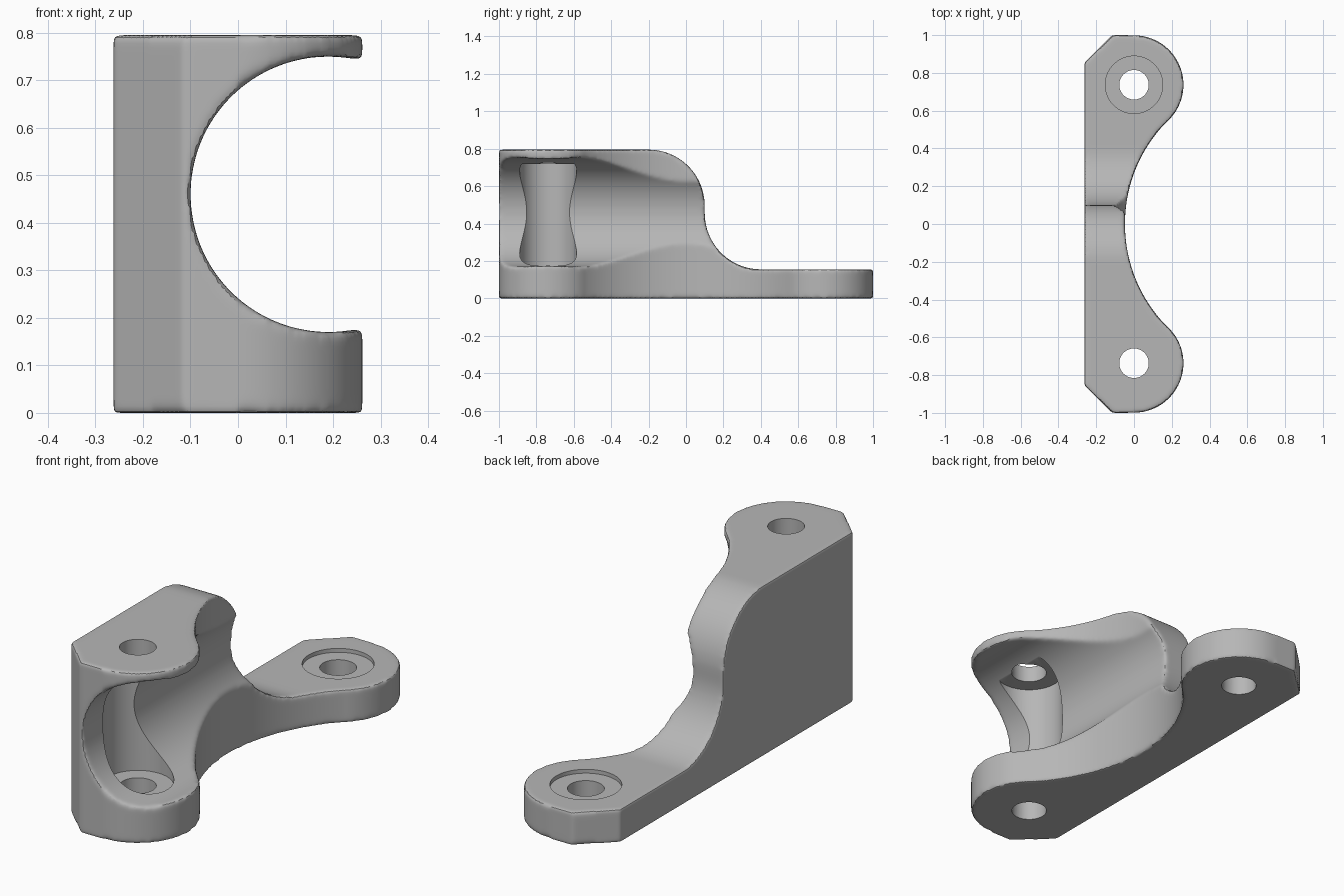
import bpy
import bmesh
from math import sin, cos, radians, atan2, degrees, pi
from mathutils import Vector

cube = bpy.data.objects.get("Cube")
if cube:
    bpy.data.objects.remove(cube, do_unlink=True)

TOP, TAB = 0.795, 0.155        # heights of the tall block and the low tab
HALF_W, HOLE_Y = 0.262, 0.737  # half width (also lobe radius), screw hole position
WAIST_X, WAIST_R = 0.725, 0.773

grey = bpy.data.materials.new("light_grey")
grey.use_nodes = True
grey.diffuse_color = (0.47, 0.47, 0.47, 1)
grey.node_tree.nodes["Principled BSDF"].inputs["Base Color"].default_value = grey.diffuse_color


def arc(cx, cy, r, start, end, steps):
    """Points along an arc, angles in degrees."""
    angles = [radians(start + (end - start) * i / steps) for i in range(steps + 1)]
    return [(cx + r * cos(a), cy + r * sin(a)) for a in angles]


def prism(name, points, place, depth):
    """Extrude a flat profile; place maps profile points into space."""
    bm = bmesh.new()
    face = bm.faces.new([bm.verts.new(place(u, v)) for u, v in points])
    side = bmesh.ops.extrude_face_region(bm, geom=[face])
    moved = [g for g in side["geom"] if isinstance(g, bmesh.types.BMVert)]
    bmesh.ops.translate(bm, verts=moved, vec=Vector(depth))
    bmesh.ops.recalc_face_normals(bm, faces=bm.faces)
    mesh = bpy.data.meshes.new(name)
    bm.to_mesh(mesh)
    bm.free()
    mesh.materials.append(grey)
    obj = bpy.data.objects.new(name, mesh)
    bpy.context.collection.objects.link(obj)
    return obj


def bore(name, y, r, low, high):
    """Vertical round cutter."""
    ring = arc(0, y, r, 0, 360, 64)[:-1]
    return prism(name, ring, lambda u, v: (u, v, low), (0, 0, high - low))


cutters = []


def combine(body, cutter, operation):
    cutter.hide_render = True
    cutters.append(cutter)
    mod = body.modifiers.new(cutter.name, "BOOLEAN")
    mod.operation = operation
    mod.solver = "EXACT"
    mod.object = cutter


# Plan outline: chamfered back corners, round lobes and a hollow waist
tangent = degrees(atan2(HOLE_Y, WAIST_X))
front_half = [(-HALF_W, -0.855), (-0.115, -1.0)]
front_half += arc(0, -HOLE_Y, HALF_W, -90, tangent, 36)
waist = arc(WAIST_X, 0, WAIST_R, 180 + tangent, 180 - tangent, 60)[1:-1]
back_half = [(x, -y) for x, y in reversed(front_half)]
bracket = prism("bracket", front_half + waist + back_half,
                lambda u, v: (u, v, 0), (0, 0, TOP))

# Side profile: tall block flowing through an S-curve into the low tab
profile = [(-1.2, -0.2), (-1.2, TOP + 0.1), (-0.9, TOP + 0.1)]
profile = [(-1.2, -0.2), (-1.2, TOP)]
profile += arc(-0.2, TOP - 0.3, 0.3, 90, 0, 32)
profile += arc(0.4, TAB + 0.3, 0.3, 180, 270, 32)
profile += [(1.2, TAB), (1.2, -0.2)]
combine(bracket, prism("step_profile", profile, lambda u, v: (-1, u, v), (2, 0, 0)),
        "INTERSECT")

# Round channel running front to back
channel = arc(0.19, 0.46, 0.29, 0, 360, 96)[:-1]
combine(bracket, prism("channel", channel, lambda u, v: (u, -1.5, v), (0, 3, 0)),
        "DIFFERENCE")

# Soft rounded outer edges
remesh = bracket.modifiers.new("even_mesh", "REMESH")
remesh.mode = "VOXEL"
remesh.voxel_size = 0.009
soften = bracket.modifiers.new("soft_edges", "SMOOTH")
soften.factor = 0.5
soften.iterations = 13

# Crisp screw holes and their wider head recesses
for label, y, low, high in (("front", -HOLE_Y, 0.15, 0.718),
                            ("back", HOLE_Y, 0.137, 0.4)):
    combine(bracket, bore(label + "_recess", y, 0.152, low, high), "DIFFERENCE")
    combine(bracket, bore(label + "_hole", y, 0.078, -0.2, 1.0), "DIFFERENCE")

# Bake the modifiers and drop the cutters
graph = bpy.context.evaluated_depsgraph_get()
graph.update()
baked = bpy.data.meshes.new_from_object(bracket.evaluated_get(graph))
bracket.modifiers.clear()
bracket.data = baked
baked.name = "bracket"
baked.materials.clear()
baked.materials.append(grey)
for face in baked.polygons:
    face.material_index = 0
for cutter in cutters:
    bpy.data.objects.remove(cutter, do_unlink=True)

# Smooth shading with sharp hole rims
for obj in bpy.context.selected_objects:
    obj.select_set(False)
bracket.select_set(True)
bpy.context.view_layer.objects.active = bracket
bpy.ops.object.shade_smooth_by_angle(angle=pi / 6)
